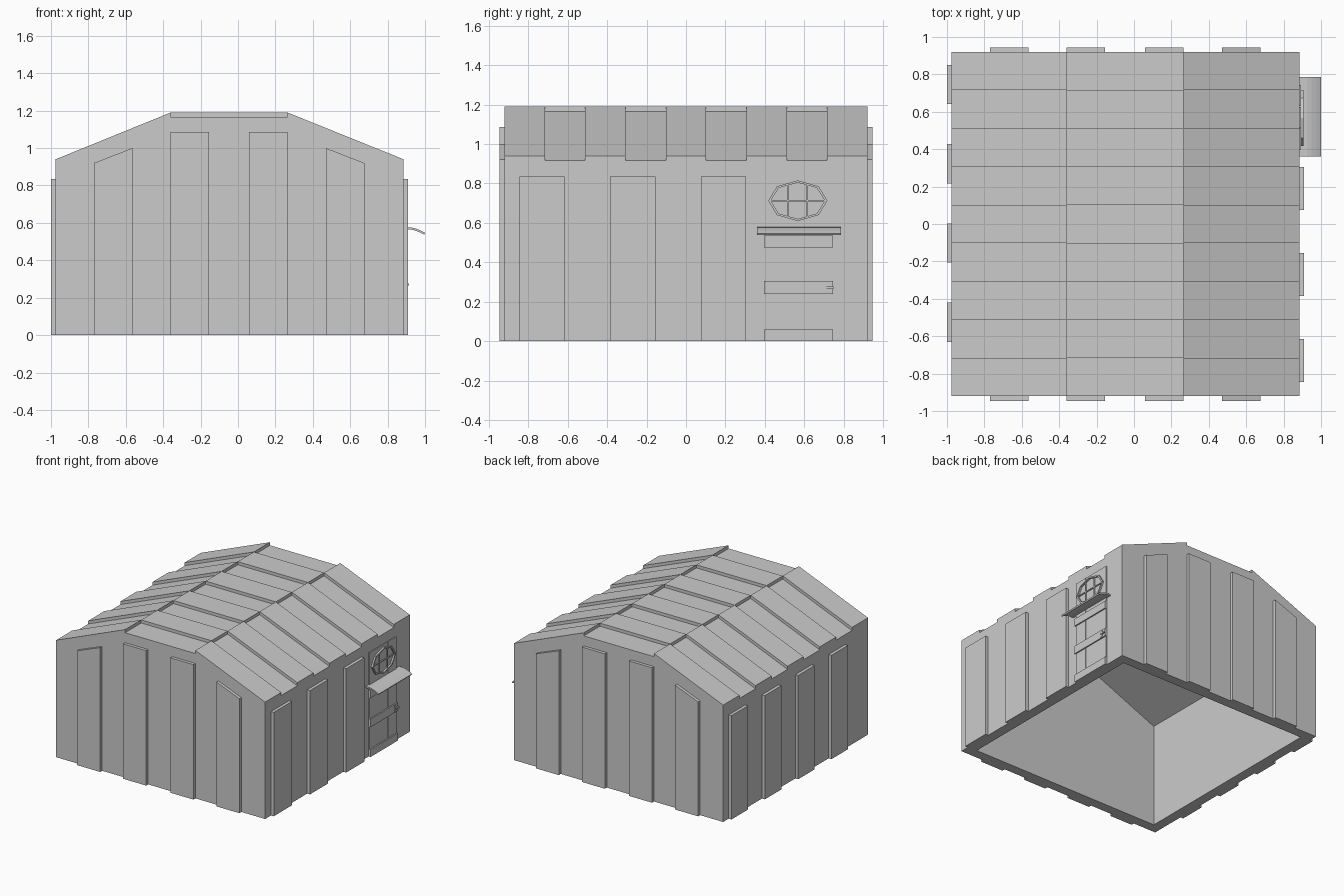
import bpy, bmesh, math
from mathutils import Vector

if "Cube" in bpy.data.objects:
    bpy.data.objects.remove(bpy.data.objects["Cube"])

XL, XR, YH = -0.975, 0.885, 0.92      # body extents
RL, RR = -0.36, 0.265                 # flat ridge extents
EAVE, RIDGE, LIFT = 0.915, 1.165, 0.025


def prism(name, pts, depth):
    """Extrude a 3D polygon along a vector."""
    bm = bmesh.new()
    face = bm.faces.new([bm.verts.new(p) for p in pts])
    out = bmesh.ops.extrude_face_region(bm, geom=[face], use_keep_orig=True)
    vs = [g for g in out["geom"] if isinstance(g, bmesh.types.BMVert)]
    bmesh.ops.translate(bm, verts=vs, vec=Vector(depth))
    bmesh.ops.recalc_face_normals(bm, faces=bm.faces)
    me = bpy.data.meshes.new(name)
    bm.to_mesh(me)
    bm.free()
    ob = bpy.data.objects.new(name, me)
    bpy.context.collection.objects.link(ob)
    return ob


def along_y(name, xz, y0, y1):
    return prism(name, [(x, y0, z) for x, z in xz], (0, y1 - y0, 0))


def along_x(name, yz, x0, x1):
    return prism(name, [(x0, y, z) for y, z in yz], (x1 - x0, 0, 0))


def box(name, x, y, z):
    return along_x(name, [(y[0], z[0]), (y[1], z[0]), (y[1], z[1]), (y[0], z[1])], *x)


def cut(ob, cutter):
    mod = ob.modifiers.new("cut", 'BOOLEAN')
    mod.object, mod.operation, mod.solver = cutter, 'DIFFERENCE', 'EXACT'
    bpy.context.view_layer.objects.active = ob
    bpy.ops.object.modifier_apply(modifier=mod.name)
    bpy.data.objects.remove(cutter)


# Hollow body, open underneath
body = along_y("shed_body", [(XL, 0), (XR, 0), (XR, EAVE), (RR, RIDGE),
                             (RL, RIDGE), (XL, EAVE)], -YH, YH)
cut(body, along_y("cavity", [(XL + .08, -.1), (XR - .08, -.1), (XR - .08, .835), (RR - .02, 1.07),
                             (RL + .02, 1.07), (XL + .08, .835)], -YH + .08, YH - .08))

# Roof boards: raised slopes alternate with raised ridge boards
step = 2 * YH / 9
for i in range(9):
    y0, y1 = -YH + i * step, -YH + (i + 1) * step
    if i % 2 == 0:
        for side, xe, xr in (("left", XL, RL), ("right", XR, RR)):
            along_y(f"roof_board_{side}_{i}", [(xe, EAVE), (xr, RIDGE), (xr, RIDGE + LIFT),
                                               (xe, EAVE + LIFT)], y0, y1)
    else:
        along_y(f"ridge_board_{i}", [(RL, RIDGE), (RR, RIDGE), (RR, RIDGE + LIFT),
                                     (RL, RIDGE + LIFT)], y0, y1)

# Front and back wall boards
for side, s in (("front", -1), ("back", 1)):
    for i, (x0, x1, z0, z1) in enumerate([(-.77, -.565, .92, 1.0), (RL, -.155, 1.085, 1.085),
                                          (.06, RR, 1.085, 1.085), (.47, .675, 1.0, .92)]):
        along_y(f"{side}_board_{i}", [(x0, 0), (x1, 0), (x1, z1), (x0, z0)], s * YH, s * (YH + .025))

# Side wall boards
for i in range(4):
    y = -.63 + i * .4235
    box(f"left_board_{i}", (-1, XL), (y, y + .21), (0, .835))
for i in range(3):
    y = -.845 + i * .46
    box(f"right_board_{i}", (XR, .91), (y, y + .23), (0, .835))

# Door planks with narrow seams, and cross rails
DY0, DY1 = .395, .745
for i in range(3):
    w = (DY1 - DY0) / 3
    box(f"door_plank_{i}", (XR, .892), (DY0 + i * w + .002, DY0 + (i + 1) * w - .002), (0, .835))
for i, z in enumerate([(0, .06), (.24, .305), (.475, .535)]):
    box(f"door_rail_{i}", (XR, .902), (DY0, DY1), z)

# Octagonal window ring and glazing bars
CY, CZ = .567, .712


def octagon(ry, rz):
    return [(CY + ry * math.cos(k * math.pi / 4), CZ + rz * math.sin(k * math.pi / 4)) for k in range(8)]


ring = along_x("window_frame", octagon(.15, .103), XR, .905)
cut(ring, along_x("window_hole", octagon(.137, .092), .8, 1))
for i, y in enumerate((.517, .615)):
    box(f"window_bar_{i}", (XR, .9), (y - .004, y + .004), (CZ - .085, CZ + .085))
box("window_crossbar", (XR, .9), (CY - .14, CY + .14), (CZ - .004, CZ + .004))

# Curved awning over the lower door
top = [(XR, .578), (.925, .576), (.95, .57), (.975, .56), (1.0, .547)]
under = [(.995, .537), (.97, .55), (.947, .559), (.923, .565), (XR, .566)]
along_y("door_awning", top + under, .36, .785)

# Door latch
box("latch_plate", (.9, .907), (.7, .712), (.243, .302))
box("latch_bolt", (.9, .913), (.706, .748), (.264, .276))
